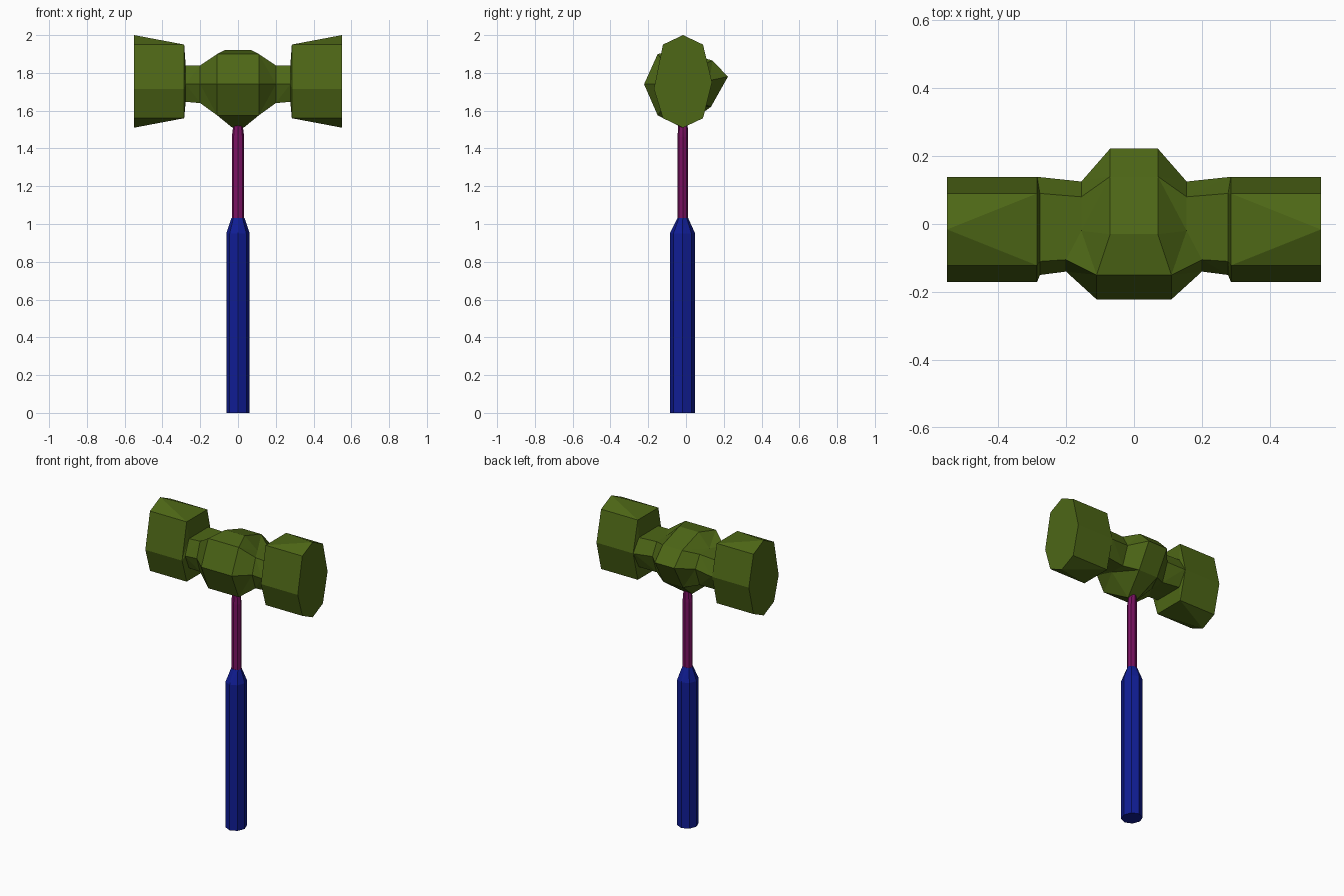
import bpy, bmesh, math

if "Cube" in bpy.data.objects:
    bpy.data.objects.remove(bpy.data.objects["Cube"])


def material(name, rgb):
    m = bpy.data.materials.new(name)
    m.diffuse_color = (*rgb, 1)
    m.use_nodes = True
    m.node_tree.nodes["Principled BSDF"].inputs["Base Color"].default_value = m.diffuse_color
    return m


def loft(name, rings, mat):
    """Skin a list of equal-length rings of (x, y, z) and cap both ends."""
    bm = bmesh.new()
    loops = [[bm.verts.new(p) for p in r] for r in rings]
    n = len(rings[0])
    for a, b in zip(loops, loops[1:]):
        for i in range(n):
            j = (i + 1) % n
            even, odd = (i, j) if i % 2 == 0 else (j, i)
            # split along the diagonal that starts at an even corner of the outer ring
            if abs(a[0].co.x) < abs(b[0].co.x):
                o, k = b, a
            else:
                o, k = a, b
            bm.faces.new((o[even], o[odd], k[odd]))
            bm.faces.new((o[even], k[odd], k[even]))
    bm.faces.new(loops[0])
    bm.faces.new(loops[-1])
    bmesh.ops.recalc_face_normals(bm, faces=bm.faces)
    bmesh.ops.dissolve_limit(bm, angle_limit=0.01, verts=bm.verts, edges=bm.edges)
    me = bpy.data.meshes.new(name)
    bm.to_mesh(me)
    bm.free()
    me.materials.append(mat)
    ob = bpy.data.objects.new(name, me)
    bpy.context.collection.objects.link(ob)
    return ob


olive = material("olive", (0.075, 0.135, 0.008))
blue = material("blue", (0.005, 0.012, 0.30))
plum = material("plum", (0.20, 0.006, 0.125))

# Head cross-sections as (y, z), starting at the top and going to the back
face = [(-.016, 2.0), (.09, 1.95), (.138, 1.75), (.09, 1.56),
        (-.016, 1.51), (-.122, 1.56), (-.17, 1.715), (-.122, 1.95)]
inner = [(y, min(max(z, 1.56), 1.95)) for y, z in face]
neck = [(-.02, 1.838), (.09, 1.838), (.138, 1.75), (.09, 1.647),
        (-.02, 1.647), (-.11, 1.647), (-.15, 1.74), (-.11, 1.838)]
waist = [(-.02, 1.84), (.08, 1.84), (.125, 1.76), (.08, 1.64),
         (-.02, 1.64), (-.105, 1.64), (-.14, 1.74), (-.105, 1.84)]
waist_x = [.155, .155, .155, .155, .155, .2, .2, .2]
middle = [(-.03, 1.92), (.14, 1.865), (.222, 1.78), (.132, 1.62),
          (-.02, 1.51), (-.15, 1.575), (-.222, 1.74), (-.15, 1.90)]
middle_x = [.07, .07, .07, .07, .03, .11, .11, .11]

half = [(face, [.55] * 8), (inner, [.285] * 8), (neck, [.277] * 8),
        (waist, waist_x), (middle, middle_x)]


def section(profile, xs, side):
    return [(side * x, y, z) for (y, z), x in zip(profile, xs)]


# Head: mirrored sections from one striking face to the other
loft("hammer_head",
     [section(p, x, -1) for p, x in half] +
     [section(p, x, 1) for p, x in reversed(half)], olive)


def ring(rx, ry, z, cy):
    return [(rx * math.sin(k * math.pi / 4), cy - ry * math.cos(k * math.pi / 4), z)
            for k in range(8)]


# Grip with a tapered shoulder
loft("grip", [ring(.062, .067, 0, -.019), ring(.062, .067, .95, -.019),
              ring(.034, .028, 1.033, -.017)], blue)

# Slim shaft entering the head
loft("shaft", [ring(.033, .027, 1.02, -.017), ring(.033, .027, 1.46, -.017),
               ring(.024, .026, 1.53, -.017)], plum)
